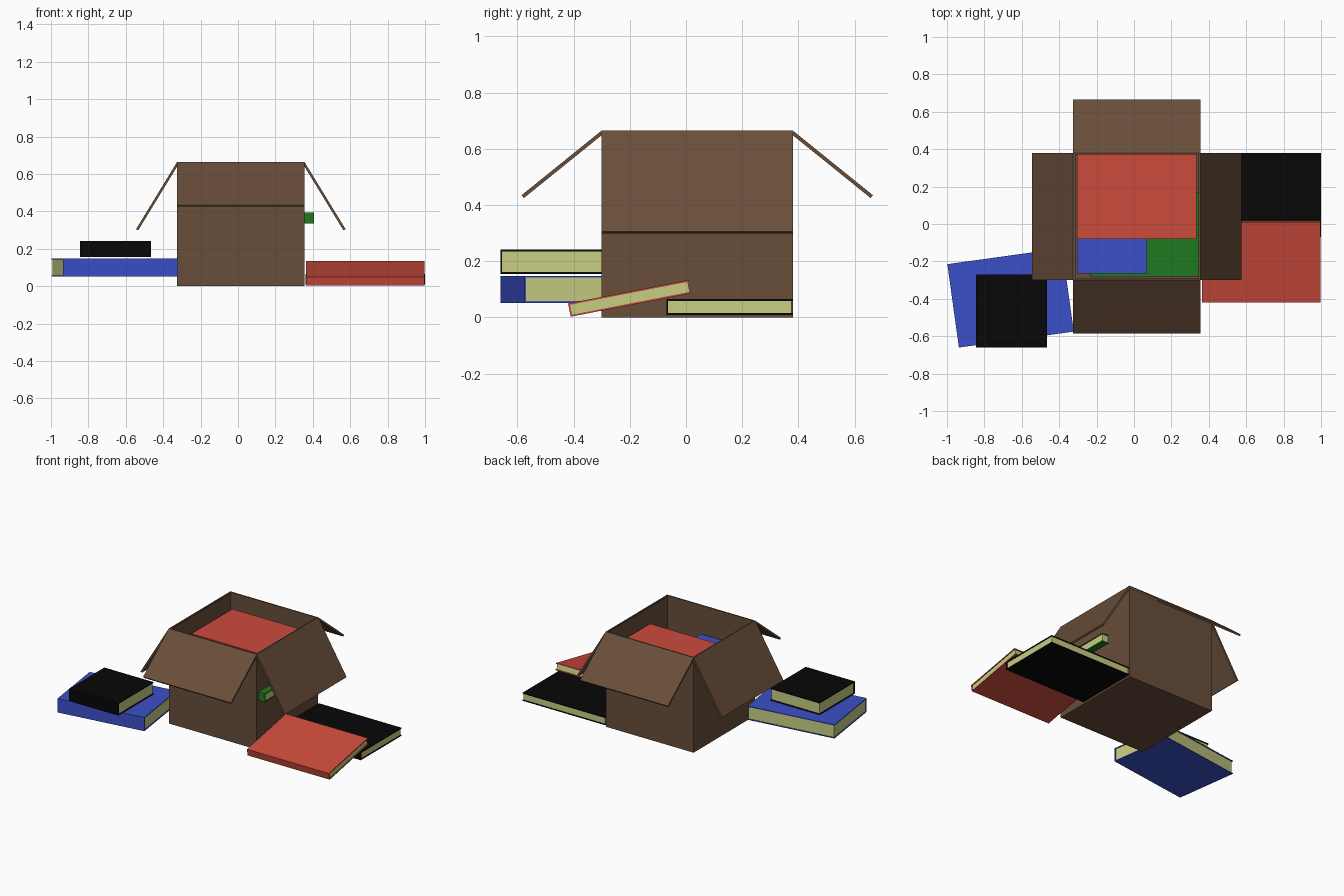
import bpy, bmesh
from math import radians
from mathutils import Matrix, Vector

if "Cube" in bpy.data.objects:
    bpy.data.objects.remove(bpy.data.objects["Cube"])


def material(name, rgb):
    m = bpy.data.materials.new(name)
    m.diffuse_color = (*rgb, 1)
    m.use_nodes = True
    m.node_tree.nodes["Principled BSDF"].inputs["Base Color"].default_value = m.diffuse_color
    return m


RED = material("red cover", (0.60, 0.07, 0.045))
BLUE = material("blue cover", (0.045, 0.08, 0.58))
GREEN = material("green cover", (0.013, 0.19, 0.013))
BLACK = material("black cover", (0.002, 0.002, 0.002))
PAPER = material("paper", (0.58, 0.61, 0.22))
CARD = material("cardboard", (0.14, 0.076, 0.042))


def add_box(bm, lo, hi, slot=0):
    """Axis-aligned block between two corners."""
    lo, hi = Vector(lo), Vector(hi)
    mat = Matrix.Translation((lo + hi) / 2) @ Matrix.Diagonal((*(hi - lo), 1))
    for v in bmesh.ops.create_cube(bm, size=1, matrix=mat)["verts"]:
        for f in v.link_faces:
            f.material_index = slot


def finish(bm, name, mats):
    mesh = bpy.data.meshes.new(name)
    bmesh.ops.recalc_face_normals(bm, faces=bm.faces)
    bm.to_mesh(mesh)
    bm.free()
    for m in mats:
        mesh.materials.append(m)
    ob = bpy.data.objects.new(name, mesh)
    bpy.context.collection.objects.link(ob)
    return ob


def book(name, cover, centre, size, rot=(0, 0, 0)):
    """Two boards, a spine on the front edge and a recessed page block."""
    x, y, z = (s / 2 for s in size)
    t, inset = 0.006, 0.005
    bm = bmesh.new()
    add_box(bm, (-x, -y, -z), (x, y, -z + t))
    add_box(bm, (-x, -y, z - t), (x, y, z))
    add_box(bm, (-x, -y, -z + t), (x, -y + t, z - t))
    add_box(bm, (-x + inset, -y + t, -z + t), (x - inset, y - inset, z - t), 1)
    ob = finish(bm, name, [cover, PAPER])
    ob.location = centre
    ob.rotation_euler = [radians(a) for a in rot]


# Open carton: floor and four walls
X0, X1, Y0, Y1, H, T = -0.325, 0.355, -0.30, 0.38, 0.665, 0.013
bm = bmesh.new()
base = bmesh.ops.create_cube(bm, size=1, matrix=Matrix.Translation(
    ((X0 + X1) / 2, (Y0 + Y1) / 2, H / 2)) @ Matrix.Diagonal((X1 - X0, Y1 - Y0, H, 1)))
top = max(bm.faces, key=lambda f: f.calc_center_median().z)
bmesh.ops.inset_region(bm, faces=[top], thickness=T)
inner = bmesh.ops.extrude_discrete_faces(bm, faces=[top])["faces"][0]
bmesh.ops.translate(bm, verts=inner.verts, vec=(0, 0, T - H))
finish(bm, "carton", [CARD])


# Flaps hang outward from the rim, made along +x then turned around the carton
def flap(name, turn, out, drop):
    bm = bmesh.new()
    half = (X1 - X0) / 2
    d = Vector((out, 0, -drop)).normalized()
    n = Vector((-d.z, 0, d.x)) * T
    a, b = Vector((half, 0, H)), Vector((half + out, 0, H - drop))
    n = -n if n.z > 0 else n
    verts = [[bm.verts.new(p + Vector((0, s * half, 0)))
              for p in (a, b, b + n, a + n)] for s in (-1, 1)]
    bm.faces.new(verts[0])
    bm.faces.new(verts[1])
    for i in range(4):
        j = (i + 1) % 4
        bm.faces.new((verts[0][i], verts[0][j], verts[1][j], verts[1][i]))
    ob = finish(bm, name, [CARD])
    ob.location = ((X0 + X1) / 2, (Y0 + Y1) / 2, 0)
    ob.rotation_euler.z = radians(turn)


flap("right_flap", 0, 0.22, 0.36)
flap("left_flap", 180, 0.22, 0.36)
flap("back_flap", 90, 0.285, 0.23)
flap("front_flap", -90, 0.285, 0.23)

# Books inside the carton; the green one pokes through the right wall
book("inside_green_book", GREEN, (0.085, -0.055, 0.365), (0.64, 0.45, 0.06))
book("inside_blue_book", BLUE, (-0.118, -0.07, 0.438), (0.375, 0.39, 0.083))
book("inside_red_book", RED, (0.015, 0.147, 0.517), (0.64, 0.455, 0.066))

# Books around the carton
book("large_blue_book", BLUE, (-0.66, -0.395, 0.10), (0.62, 0.45, 0.096), (0, 0, 7.9))
book("small_black_book", BLACK, (-0.655, -0.465, 0.198), (0.38, 0.39, 0.086))
book("leaning_red_book", RED, (0.68, -0.20, 0.068), (0.635, 0.438, 0.048), (11, 0, 0))
book("flat_black_book", BLACK, (0.68, 0.155, 0.037), (0.64, 0.45, 0.056))
